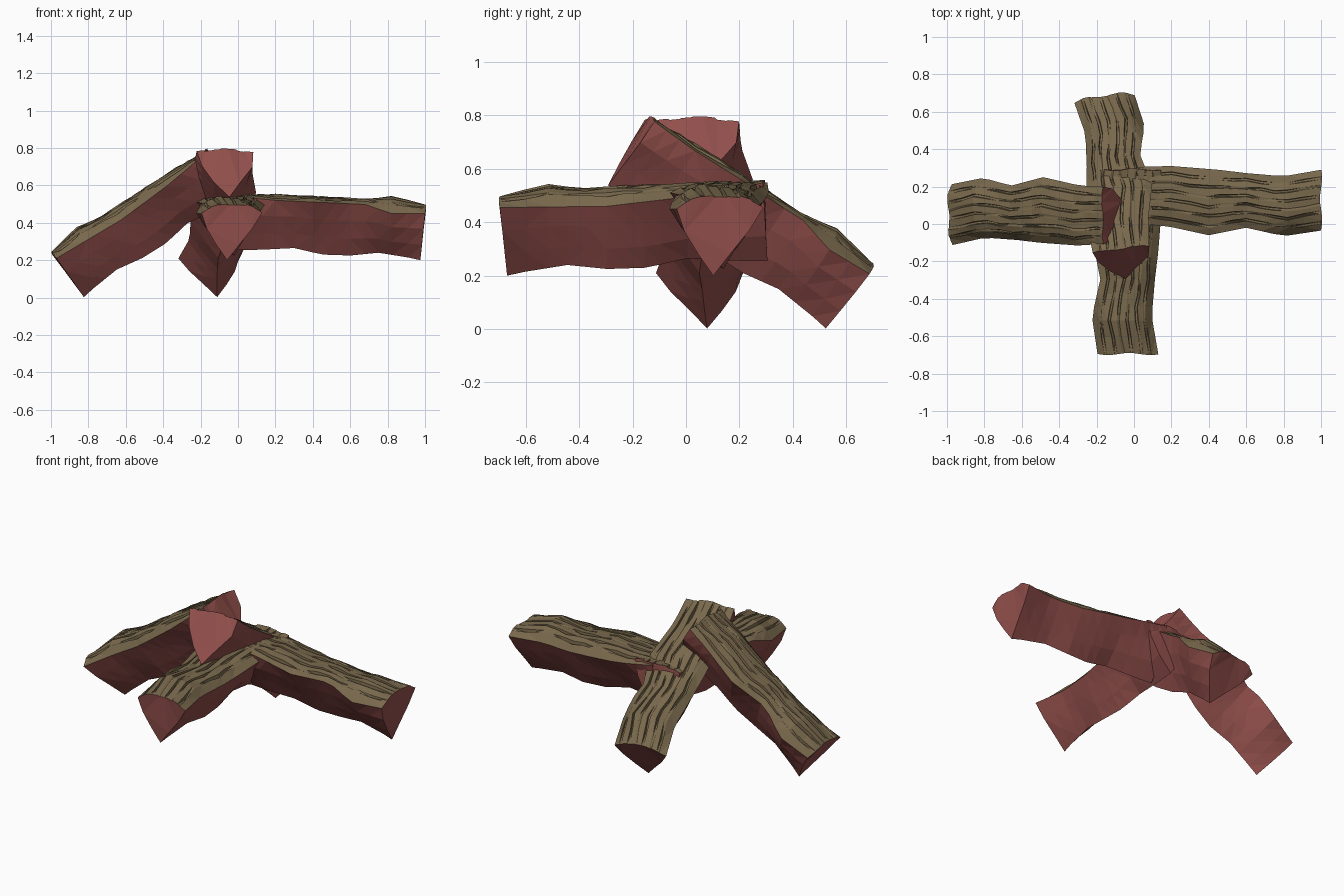
import bpy, bmesh, math, random
from mathutils import Vector, Matrix

if "Cube" in bpy.data.objects:
    bpy.data.objects.remove(bpy.data.objects["Cube"])

random.seed(4)


def material(name, rgb):
    m = bpy.data.materials.new(name)
    m.diffuse_color = (*rgb, 1)
    m.use_nodes = True
    m.node_tree.nodes["Principled BSDF"].inputs["Base Color"].default_value = m.diffuse_color
    return m


bark = material("olive bark", (0.190, 0.140, 0.073))
wood = material("red split wood", (0.290, 0.080, 0.072))


def lerp_table(table, x):
    for (x0, y0), (x1, y1) in zip(table, table[1:]):
        if x <= x1:
            return y0 + (y1 - y0) * (x - x0) / (x1 - x0)
    return table[-1][1]


# outlines of one split log, measured along its length (0 inner, 1 outer)
SIDE_A = [(0, 0), (.17, -.01), (.4, -.06), (.6, -.02), (.8, -.065), (1, -.035)]
SIDE_B = [(0, .305), (.2, .31), (.45, .29), (.6, .272), (.8, .255), (1, .29)]
EDGE_A = [(0, .54), (.2, .52), (.7, .497), (.8, .45), (1, .45)]
EDGE_B = [(0, .548), (.3, .495), (.6, .46), (1, .455)]
TOP = [(0, .556), (.3, .55), (.7, .525), (.82, .54), (1, .5)]
KEEL = [(0, .255), (.1, .255), (.3, .265), (.45, .23), (.6, .225), (.75, .24), (1, .2)]
KEEL_SIDE = [(0, .15), (.3, .12), (.6, .14), (1, .102)]
BULGE = [(0, .034), (.2, .012), (.45, .0), (.7, .01), (1, .012)]
STATIONS = [0, .07, .13, .2, .3, .4, .46, .53, .6, .68, .75, .82, .91, 1]

# bark columns: narrow grooves between broad plates
GROOVES = [.14, .29, .43, .58, .73, .87]
columns = [(0, 0)]
for g in GROOVES:
    columns += [(g - .024, 0), (g - .016, 1), (g + .016, 1), (g + .024, 0)]
columns.append((1, 0))


def chips(amount):
    """Long uneven flakes along a split face."""
    return [(u, random.uniform(-amount, amount)) for u in (0, .22, .45, .7, .88, 1)]


def log_mesh():
    bm = bmesh.new()
    rings = []
    flakes = [chips(.008) for _ in range(4)]
    for s, u in enumerate(STATIONS):
        a, b = lerp_table(SIDE_A, u), lerp_table(SIDE_B, u)
        ea, eb, top = (lerp_table(t, u) for t in (EDGE_A, EDGE_B, TOP))
        keel = Vector((u - (.025 if u == 1 else 0), lerp_table(KEEL_SIDE, u), lerp_table(KEEL, u)))
        # grooves are broken up along the length and fade at both ends
        depth = [(.001 if (s + 2 * k) % 5 < 2 or u in (0, 1) else random.uniform(.01, .024))
                 for k in range(len(GROOVES))]
        shift = [random.uniform(-.014, .014) for _ in GROOVES]
        plate = [random.uniform(-.006, .004) for _ in range(len(GROOVES) + 1)]
        pts = []
        for i, (t, groove) in enumerate(columns):
            k = min((i - 1) // 4, len(GROOVES) - 1)
            tt = t + (shift[k] if 0 < i < len(columns) - 1 else 0)
            edge = ea + (eb - ea) * tt
            z = edge + (top - edge) * (1 - abs(2 * tt - 1) ** 3)
            z += plate[(i + 1) // 4] * (0 < t < 1)
            z -= groove * depth[k]
            end = .014 * (u == 0) + .006 * math.sin(9 * tt) * (u in (0, 1))
            pts.append(Vector((u + end, a + (b - a) * tt, z)))
        # chipped split faces running down to the keel
        bulge = lerp_table(BULGE, u)
        corner_b, corner_a = pts[-1], pts[0]
        for f, fl in ((.33, flakes[0]), (.68, flakes[1])):
            pts.append(corner_b.lerp(keel, f)
                       + Vector((0, bulge * (1.3 - f) + lerp_table(fl, u), 0)))
        pts.append(keel)
        for f, fl in ((.68, flakes[2]), (.33, flakes[3])):
            pts.append(corner_a.lerp(keel, f)
                       - Vector((0, bulge * (1.3 - f) + lerp_table(fl, u), 0)))
        rings.append([bm.verts.new(p) for p in pts])
    n = len(rings[0])
    for r0, r1 in zip(rings, rings[1:]):
        for i in range(n):
            j = (i + 1) % n
            f = bm.faces.new((r0[i], r0[j], r1[j], r1[i]))
            f.material_index = 0 if i < len(columns) - 1 else 1
    for ring in (rings[0], rings[-1]):
        bm.faces.new(ring).material_index = 1
    bmesh.ops.recalc_face_normals(bm, faces=bm.faces[:])
    bmesh.ops.triangulate(bm, faces=bm.faces[:])
    me = bpy.data.meshes.new("split_log")
    bm.to_mesh(me)
    bm.free()
    me.materials.append(bark)
    me.materials.append(wood)
    return me


mesh = log_mesh()
ANCHOR = Vector((1, .127, .5))


# place each log by heading, tilt and the position of its outer bark end
def place(name, heading, tilt, target):
    ob = bpy.data.objects.new(name, mesh)
    bpy.context.collection.objects.link(ob)
    rot = (Matrix.Rotation(math.radians(heading), 4, 'Z')
           @ Matrix.Rotation(math.radians(tilt), 4, 'Y'))
    ob.matrix_world = Matrix.Translation(Vector(target) - rot @ ANCHOR) @ rot


place("right_log", 0, 0, (1, .127, .5))
place("front_log", -90, 0, (-.033, -.695, .5))
place("left_leaning_log", 181.5, 30, (-.995, .05, .25))
place("back_leaning_log", 98, 30, (-.16, .69, .25))
